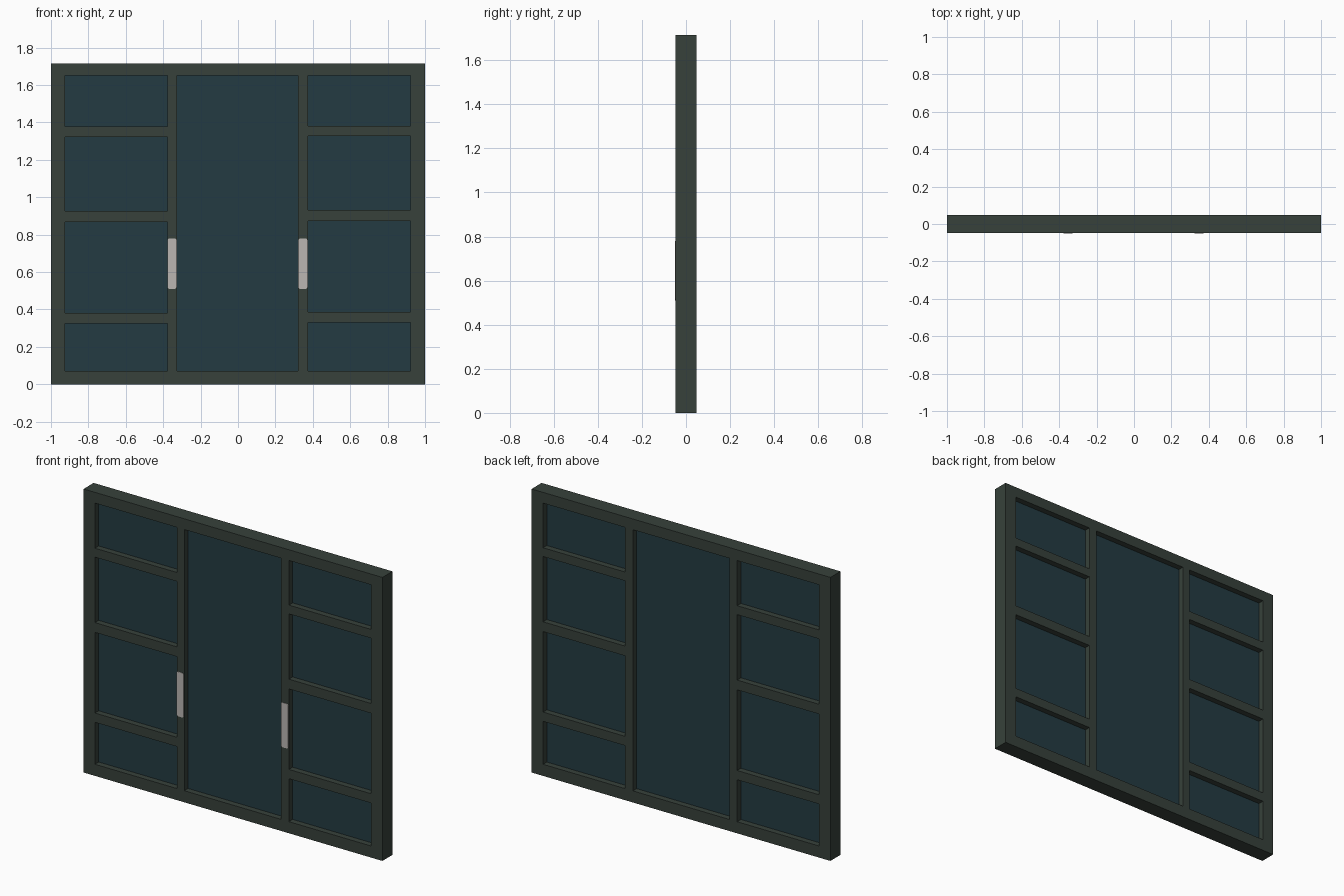
import bpy, bmesh, math
from mathutils import Matrix

if "Cube" in bpy.data.objects:
    bpy.data.objects.remove(bpy.data.objects["Cube"])


def material(name, rgb):
    m = bpy.data.materials.new(name)
    m.diffuse_color = (*rgb, 1)
    m.use_nodes = True
    m.node_tree.nodes["Principled BSDF"].inputs["Base Color"].default_value = m.diffuse_color
    return m


FRAME = material("dark green frame", (0.038, 0.053, 0.043))
GLASS = material("dark teal glass", (0.017, 0.044, 0.054))
METAL = material("light grey handle", (0.50, 0.47, 0.45))


def rect(x0, x1, z0, z1):
    return [(x0, z0), (x1, z0), (x1, z1), (x0, z1)]


def rounded(x0, x1, z0, z1, r, steps=4):
    pts = []
    for i, (cx, cz) in enumerate(rect(x0 + r, x1 - r, z0 + r, z1 - r)):
        for s in range(steps + 1):
            a = math.pi + (i + s / steps) * math.pi / 2
            pts.append((cx + r * math.cos(a), cz + r * math.sin(a)))
    return pts


def plate(name, loops, y0, y1, mat):
    """Solid plate in the xz plane; loops after the first become holes."""
    cu = bpy.data.curves.new(name, 'CURVE')
    cu.dimensions = '2D'
    cu.fill_mode = 'BOTH'
    cu.extrude = (y1 - y0) / 2
    for pts in loops:
        sp = cu.splines.new('POLY')
        sp.points.add(len(pts) - 1)
        for p, (x, z) in zip(sp.points, pts):
            p.co = (x, z, 0, 1)
        sp.use_cyclic_u = True
    tmp = bpy.data.objects.new(name + "_outline", cu)
    bpy.context.scene.collection.objects.link(tmp)
    dg = bpy.context.evaluated_depsgraph_get()
    me = bpy.data.meshes.new_from_object(tmp.evaluated_get(dg))
    bpy.data.objects.remove(tmp)
    bpy.data.curves.remove(cu)
    # stand upright, weld caps to sides, flat shade
    bm = bmesh.new()
    bm.from_mesh(me)
    bm.transform(Matrix.Translation((0, (y0 + y1) / 2, 0)) @ Matrix.Rotation(math.pi / 2, 4, 'X'))
    bmesh.ops.remove_doubles(bm, verts=bm.verts, dist=1e-5)
    bmesh.ops.recalc_face_normals(bm, faces=bm.faces)
    for f in bm.faces:
        f.smooth = False
        f.material_index = 0
    bm.to_mesh(me)
    bm.free()
    me.name = name
    me.materials.clear()
    me.materials.append(mat)
    ob = bpy.data.objects.new(name, me)
    bpy.context.scene.collection.objects.link(ob)
    return ob


W, H, D = 1.0, 1.715, 0.048
LEFT_ROWS = [(0.07, 0.324), (0.38, 0.868), (0.927, 1.323), (1.377, 1.65)]
RIGHT_ROWS = [(0.07, 0.33), (0.386, 0.873), (0.932, 1.327), (1.38, 1.65)]

# Openings: left column, central door, right column
openings = [("left_pane", -0.924, -0.376, a, b) for a, b in LEFT_ROWS]
openings += [("door_pane", -0.326, 0.322, 0.07, 1.65)]
openings += [("right_pane", 0.374, 0.923, a, b) for a, b in RIGHT_ROWS]

# One-piece frame with holes
plate("window_frame", [rect(-W, W, 0, H)] + [rect(*o[1:]) for o in openings], -D, D, FRAME)

# Recessed panes, seated slightly into the frame
E = 0.004
for n, x0, x1, z0, z1 in openings:
    plate(n, [rect(x0 - E, x1 + E, z0 - E, z1 + E)], -0.012, 0.012, GLASS)

# Thin handle plates on the front of the two inner stiles
for n, cx in (("left_handle", -0.353), ("right_handle", 0.347)):
    plate(n, [rounded(cx - 0.024, cx + 0.024, 0.51, 0.78, 0.011)], -D - 0.002, -D + 0.002, METAL)
